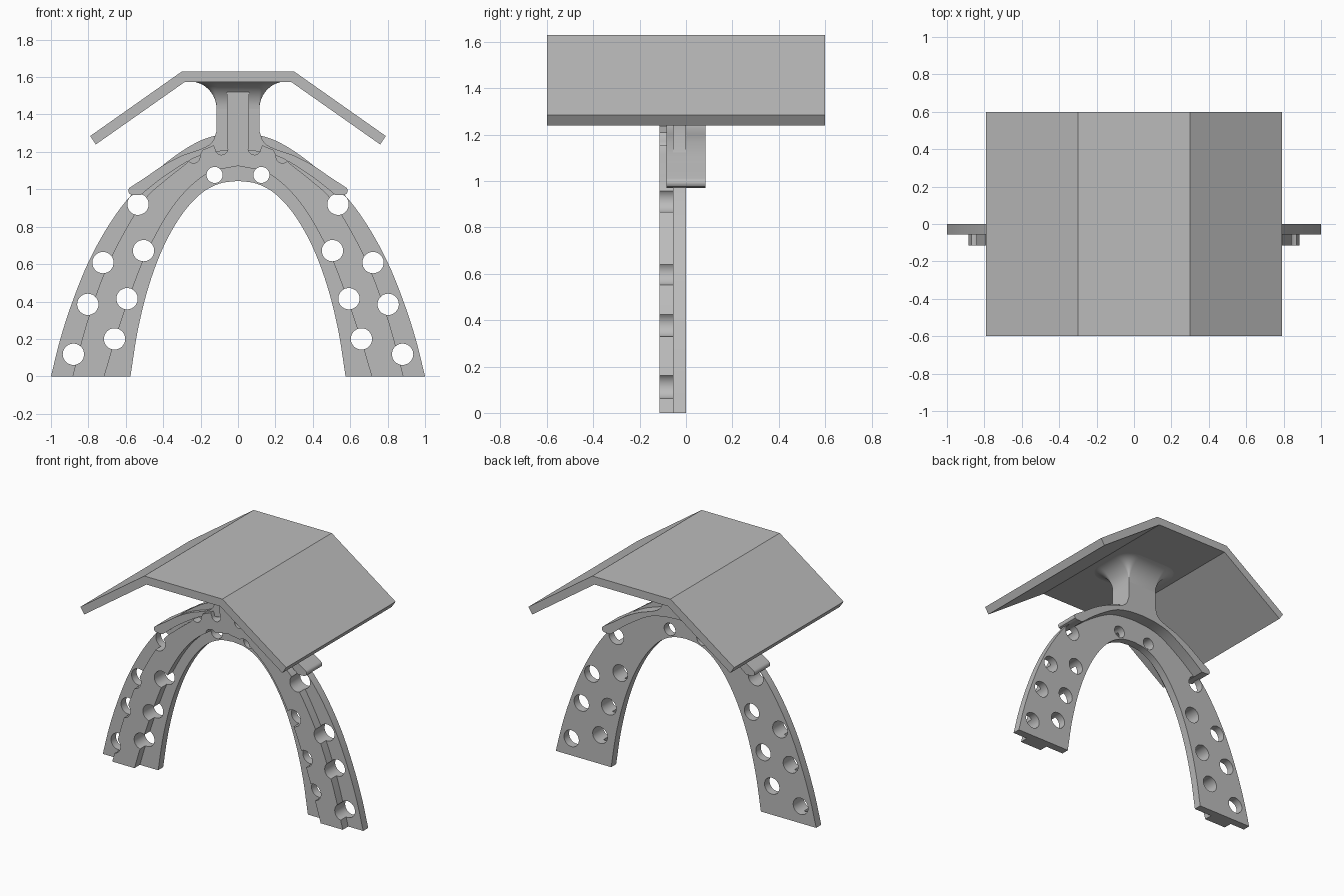
import bpy, bmesh, math
from mathutils import Vector

if "Cube" in bpy.data.objects:
    bpy.data.objects.remove(bpy.data.objects["Cube"])

grey = bpy.data.materials.new("matte_grey")
grey.diffuse_color = (0.5, 0.5, 0.5, 1)
grey.use_nodes = True
grey.node_tree.nodes["Principled BSDF"].inputs["Base Color"].default_value = grey.diffuse_color


def make(name, bm):
    bmesh.ops.recalc_face_normals(bm, faces=bm.faces[:])
    me = bpy.data.meshes.new(name)
    bm.to_mesh(me)
    bm.free()
    me.materials.append(grey)
    ob = bpy.data.objects.new(name, me)
    bpy.context.collection.objects.link(ob)
    return ob


def smooth(ob, angle=30):
    me = ob.data
    me.polygons.foreach_set("use_smooth", [True] * len(me.polygons))
    me.set_sharp_from_angle(angle=math.radians(angle))


def curve(pts, n=5):
    """Catmull-Rom curve through the points."""
    p = [Vector(q) for q in pts]
    p = [2 * p[0] - p[1]] + p + [2 * p[-1] - p[-2]]
    out = []
    for i in range(1, len(p) - 2):
        a, b, c, d = p[i - 1:i + 3]
        for k in range(n):
            t = k / n
            out.append(0.5 * (2 * b + (c - a) * t + (2 * a - 5 * b + 4 * c - d) * t * t
                              + (3 * b - a - 3 * c + d) * t ** 3))
    return [tuple(v) for v in out] + [tuple(pts[-1])]


def mirrored(half):
    """Complete a right-hand line, ending at the centre, with its mirror image."""
    return half + [(-x, z) for x, z in reversed(half) if x > 1e-4]


def extrude(name, outline, y0, y1):
    bm = bmesh.new()
    f = bm.faces.new([bm.verts.new((x, y0, z)) for x, z in outline])
    r = bmesh.ops.extrude_face_region(bm, geom=[f])
    bmesh.ops.translate(bm, vec=(0, y1 - y0, 0),
                        verts=[v for v in r["geom"] if isinstance(v, bmesh.types.BMVert)])
    return make(name, bm)


def arc(cx, cz, r, a0, a1, n=8):
    return [(cx + r * math.cos(math.radians(a0 + (a1 - a0) * i / n)),
             cz + r * math.sin(math.radians(a0 + (a1 - a0) * i / n))) for i in range(n + 1)]


# arch plate
outer = curve([(1, 0), (.95, .2), (.885, .4), (.8, .61), (.69, .81), (.57, .97),
               (.4, 1.13), (.25, 1.235), (.13, 1.285), (0, 1.3)])
inner = curve([(.575, 0), (.535, .25), (.475, .49), (.395, .70), (.3, .865),
               (.2, .975), (.1, 1.03), (0, 1.045)])
arch = extrude("arch_plate", mirrored(outer) + mirrored(inner)[::-1], -.055, 0)

# raised rib on the front, with relief notches and a tongue up the column
rib_out = curve([(.885, 0), (.81, .28), (.72, .54), (.62, .75), (.5, .945),
                 (.4, 1.04), (.28, 1.135)])
rib_out += arc(.238, 1.175, .035, -40, -190, 8) + [(.19, 1.21), (.13, 1.235)]
rib_out += arc(.088, 1.218, .034, 0, -170, 8) + [(.06, 1.25), (.06, 1.52), (0, 1.52)]
rib_in = curve([(.715, 0), (.655, .2), (.575, .44), (.49, .655), (.38, .86),
                (.27, 1.0), (.15, 1.09), (0, 1.125)])
rib = extrude("front_rib", mirrored(rib_out) + mirrored(rib_in)[::-1], -.115, -.05)

# hole cutters
bm = bmesh.new()
for x, z, r in [(.88, .118, .057), (.66, .2, .057), (.803, .385, .057), (.593, .415, .057),
                (.722, .608, .057), (.505, .672, .057), (.535, .92, .057), (.125, 1.077, .043)]:
    for s in (-1, 1):
        ring = [bm.verts.new((s * x + r * math.cos(i * math.pi / 16), -.3,
                              z + r * math.sin(i * math.pi / 16))) for i in range(32)]
        e = bmesh.ops.extrude_face_region(bm, geom=[bm.faces.new(ring)])
        bmesh.ops.translate(bm, vec=(0, .6, 0),
                            verts=[v for v in e["geom"] if isinstance(v, bmesh.types.BMVert)])
cutter = make("hole_cutter", bm)
cutter.hide_render = True
for ob in (arch, rib):
    m = ob.modifiers.new("holes", "BOOLEAN")
    m.operation, m.solver, m.object = "DIFFERENCE", "EXACT", cutter
    dg = bpy.context.evaluated_depsgraph_get()
    me = bpy.data.meshes.new_from_object(ob.evaluated_get(dg))
    ob.modifiers.clear()
    ob.data = me
    smooth(ob)
bpy.data.objects.remove(cutter)

# saddle that grips the top of the arch and rises into the column
top = [(.565, .97)] + arc(.565, .992, .022, -45, 60, 5)
top += curve([(.5, 1.06), (.4, 1.128), (.3, 1.18), (.2, 1.215), (.14, 1.25), (.115, 1.31)], 4)
top += [(.115, 1.43), (0, 1.43)]
low = curve([(.52, .97), (.4, 1.065), (.24, 1.165), (.12, 1.2), (0, 1.21)], 4)
smooth(extrude("saddle", mirrored(top) + mirrored(low)[::-1], -.085, .085))

# flared neck: rounded rectangle widening in a quarter circle up to the roof
bm = bmesh.new()
R, prev = .145, None
for k in range(13):
    t = k / 12 * math.pi / 2
    d, z = R * (1 - math.cos(t)) + .002, 1.432 + R * math.sin(t) - .003 * (k == 0)
    ring = []
    for q, (sx, sy) in enumerate([(1, 1), (-1, 1), (-1, -1), (1, -1)]):
        for j in range(9):
            a = (q + j / 8) * math.pi / 2
            ring.append(bm.verts.new((sx * .113 + d * math.cos(a),
                                      sy * .083 + d * math.sin(a), z)))
    if prev:
        for i in range(36):
            j = (i + 1) % 36
            bm.faces.new((prev[i], prev[j], ring[j], ring[i]))
    else:
        bm.faces.new(ring)
    prev = ring
bm.faces.new(prev)
smooth(make("flared_neck", bm))

# folded roof panel
extrude("roof", [(-.3, 1.63), (.3, 1.63), (.79, 1.285), (.76, 1.24), (.283, 1.575),
                 (-.283, 1.575), (-.76, 1.24), (-.79, 1.285)], -.6, .6)
